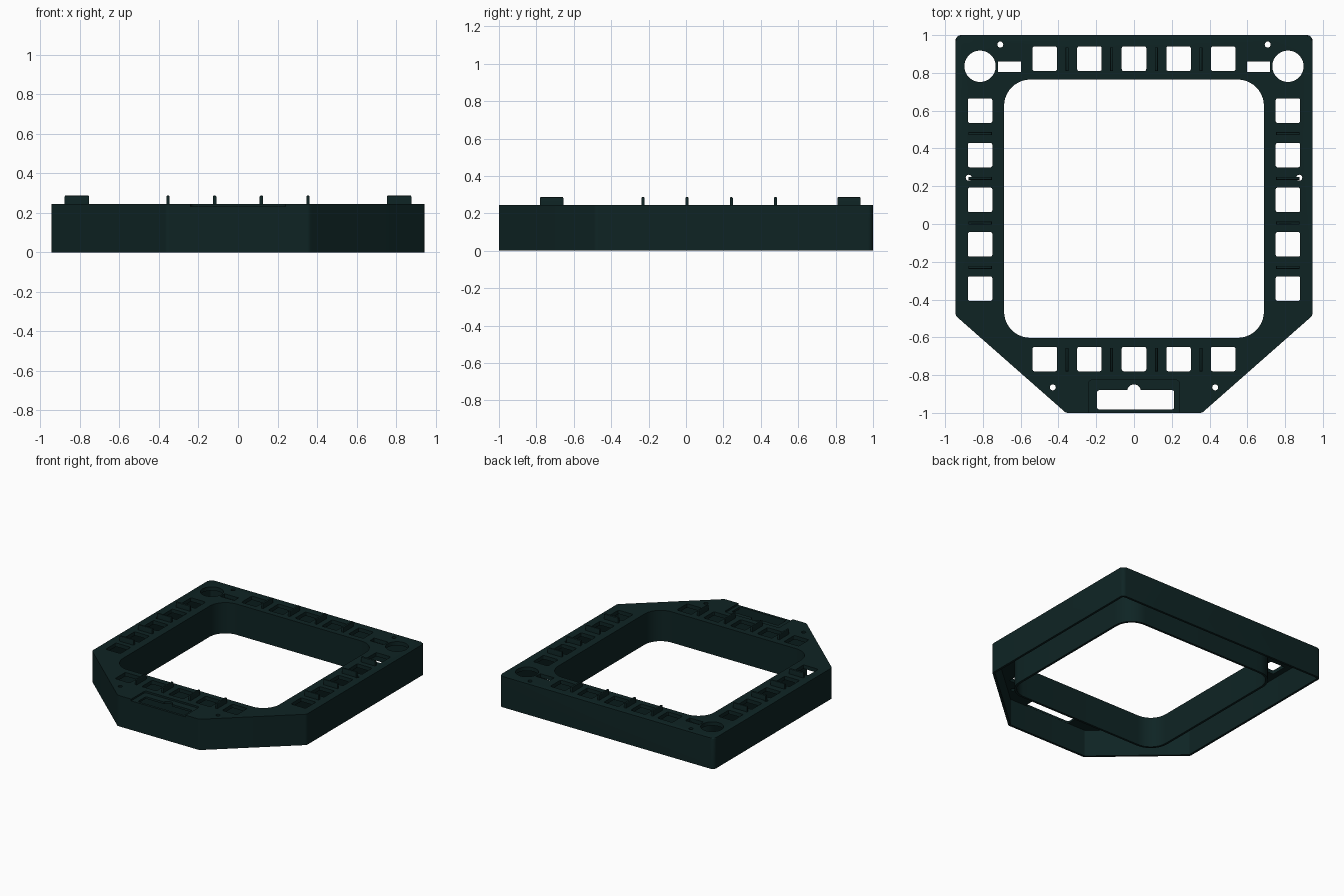
import bpy, bmesh, math
from mathutils import Vector

if "Cube" in bpy.data.objects:
    bpy.data.objects.remove(bpy.data.objects["Cube"])

TOP, WALL, PLATE = 0.245, 0.018, 0.03

paint = bpy.data.materials.new("dark_teal")
paint.diffuse_color = (0.0045, 0.0175, 0.0175, 1)
paint.use_nodes = True
paint.node_tree.nodes["Principled BSDF"].inputs["Base Color"].default_value = paint.diffuse_color


def inset(corners, t):
    """Move every side of a counter-clockwise outline inwards by t."""
    out, n = [], len(corners)
    for i in range(n):
        a, b, c = (Vector(corners[(i + k) % n]) for k in (-1, 0, 1))
        d1, d2 = (b - a).normalized(), (c - b).normalized()
        n1, n2 = Vector((-d1.y, d1.x)), Vector((-d2.y, d2.x))
        out.append(b + (n1 + n2) * t / (1 + n1.dot(n2)))
    return out


def rounded(corners, r, seg=6):
    """Replace each corner with an arc of radius r."""
    pts, n = [], len(corners)
    for i in range(n):
        a, b, c = (Vector(corners[(i + k) % n]) for k in (-1, 0, 1))
        u, v = (a - b).normalized(), (c - b).normalized()
        half = u.angle(v) / 2
        centre = b + (u + v).normalized() * r / math.sin(half)
        s = b + u * r / math.tan(half) - centre
        turn = math.pi - 2 * half
        for k in range(seg + 1):
            w = turn * k / seg
            pts.append(centre + Vector((s.x * math.cos(w) - s.y * math.sin(w),
                                        s.x * math.sin(w) + s.y * math.cos(w))))
    return pts


def rect(x0, x1, y0, y1):
    return [(x0, y0), (x1, y0), (x1, y1), (x0, y1)]


def circle(x, y, r, n=32):
    return [(x + r * math.cos(2 * math.pi * k / n),
             y + r * math.sin(2 * math.pi * k / n)) for k in range(n)]


def add_prism(bm, pts, z0, z1, soften=0):
    """Extrude an outline from z0 to z1, optionally softening the top rim."""
    low = [bm.verts.new((p[0], p[1], z0)) for p in pts]
    high = [bm.verts.new((p[0], p[1], z1)) for p in pts]
    n = len(pts)
    bm.faces.new(low[::-1])
    cap = bm.faces.new(high)
    for i in range(n):
        j = (i + 1) % n
        bm.faces.new((low[i], low[j], high[j], high[i]))
    if soften:
        bmesh.ops.bevel(bm, geom=list(cap.edges), offset=soften, segments=3,
                        profile=0.5, affect='EDGES')


def finish(bm, name):
    bmesh.ops.recalc_face_normals(bm, faces=bm.faces)
    me = bpy.data.meshes.new(name)
    bm.to_mesh(me)
    bm.free()
    ob = bpy.data.objects.new(name, me)
    bpy.context.collection.objects.link(ob)
    me.materials.append(paint)
    return ob


def prism(name, pts, z0, z1, soften=0):
    bm = bmesh.new()
    add_prism(bm, pts, z0, z1, soften)
    return finish(bm, name)


def cut(target, cutter):
    """Subtract the cutter, apply the result and discard the cutter."""
    cutter.hide_render = True
    m = target.modifiers.new("cut", 'BOOLEAN')
    m.operation, m.solver, m.object = 'DIFFERENCE', 'EXACT', cutter
    bpy.context.view_layer.objects.active = target
    bpy.ops.object.modifier_apply(modifier=m.name)
    bpy.data.objects.remove(cutter)


# outlines of the case and its central window
outer = [(-0.945, 1), (-0.945, -0.485), (-0.36, -1),
         (0.36, -1), (0.945, -0.485), (0.945, 1)]
window = rect(-0.688, 0.688, -0.603, 0.765)

# frame body, hollow from below between the outer and inner walls
frame = prism("frame", rounded(outer, 0.03), 0, TOP, 0.008)
cavity = prism("cavity", rounded(inset(outer, WALL), 0.015), -0.1, TOP - PLATE)
core = prism("core", rounded(inset(window, -WALL), 0.14 + WALL, 10), -0.2, 0.5)
cut(cavity, core)
cut(frame, cavity)
cut(frame, prism("window_cutter", rounded(window, 0.14, 10), -0.2, 0.5))

# shallow recess at the front and its slot with a finger notch
cut(frame, prism("recess_cutter",
                 rounded(rect(-0.24, 0.24, -1.1, -0.825), 0.02), TOP - 0.014, 0.5))
cut(frame, prism("slot_cutter",
                 rounded(rect(-0.195, 0.212, -0.981, -0.88), 0.01), 0.15, 0.5))
cut(frame, prism("notch_cutter", circle(0, -0.885, 0.036), 0.15, 0.5))

# openings through the top plate
cols = [-0.472, -0.236, 0, 0.236, 0.472]
rows = [0.6, 0.365, 0.128, -0.108, -0.342]
H = 0.065
centres = [(x, y) for x in cols for y in (0.875, -0.715)]
centres += [(sx * 0.815, y) for sx in (-1, 1) for y in rows]
bm = bmesh.new()
for x, y in centres:
    add_prism(bm, rounded(rect(x - H, x + H, y - H, y + H), 0.01, 3), 0.15, 0.5)
for s in (-1, 1):
    add_prism(bm, circle(s * 0.815, 0.835, 0.083, 48), 0.15, 0.5)
    x = s * 0.658
    add_prism(bm, rect(x - 0.061, x + 0.061, 0.805, 0.86), 0.15, 0.5)
    for hx, hy in ((0.708, 0.95), (0.43, -0.865), (0.875, 0.245)):
        add_prism(bm, circle(s * hx, hy, 0.016, 20), 0.15, 0.5)
cut(frame, finish(bm, "opening_cutters"))

# raised divider ribs between the square openings
L, W = 0.062, 0.008
bm = bmesh.new()
for x in (-0.354, -0.118, 0.118, 0.354):
    for y in (0.872, -0.718):
        add_prism(bm, rect(x - W, x + W, y - L, y + L), TOP - 0.01, 0.287, 0.006)
for y in (0.478, 0.242, 0.005, -0.23):
    for s in (-1, 1):
        x = s * 0.815
        add_prism(bm, rect(x - L, x + L, y - W, y + W), TOP - 0.01, 0.287, 0.006)
ribs = finish(bm, "divider_ribs")

# smooth the rounded corners, keep edges crisp
for ob in (frame, ribs):
    bpy.ops.object.select_all(action='DESELECT')
    ob.select_set(True)
    bpy.context.view_layer.objects.active = ob
    bpy.ops.object.shade_smooth_by_angle(angle=math.radians(30))
